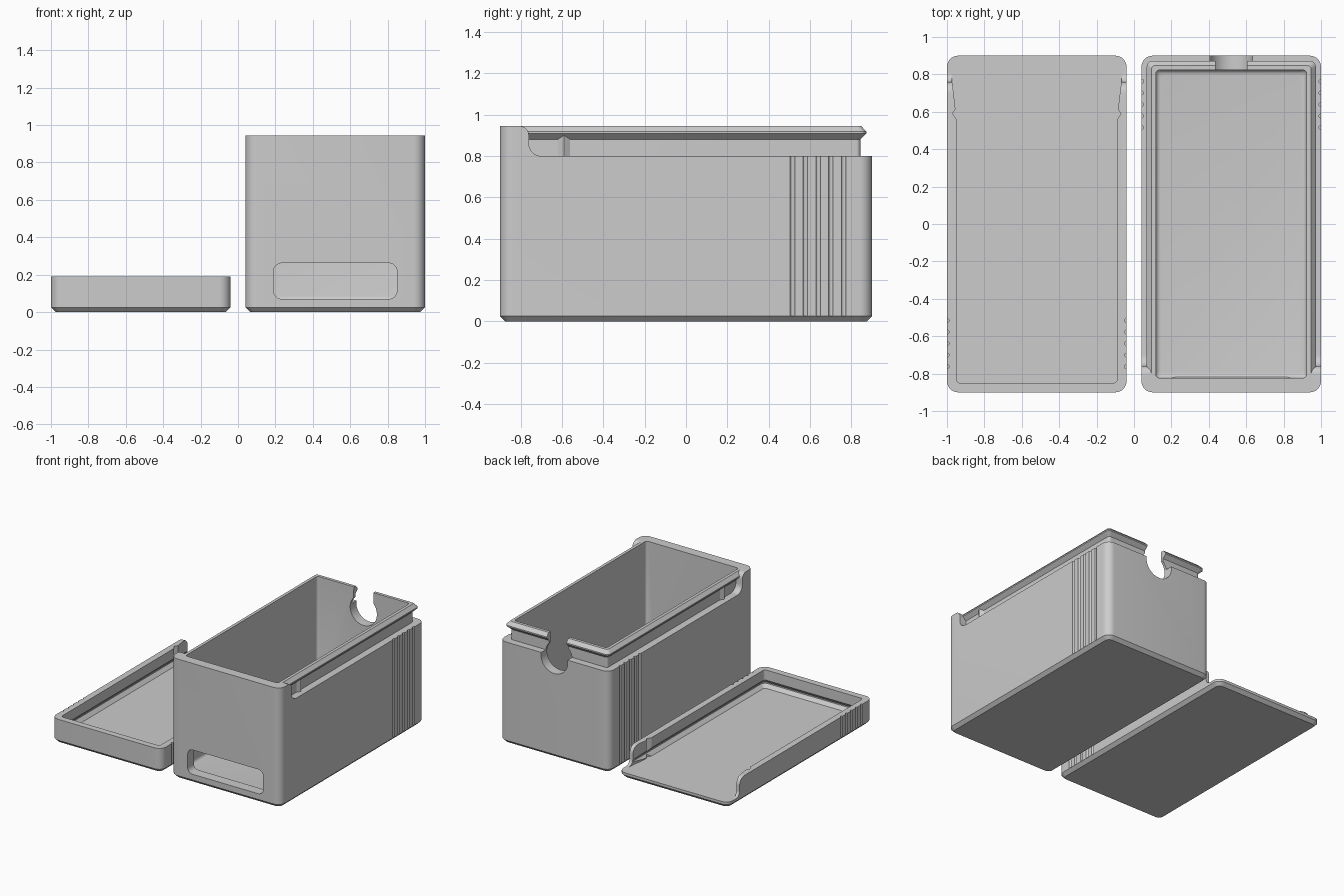
import bpy, bmesh, math

if "Cube" in bpy.data.objects:
    bpy.data.objects.remove(bpy.data.objects["Cube"], do_unlink=True)

plastic = bpy.data.materials.new("grey plastic")
plastic.use_nodes = True
GREY = (0.604, 0.604, 0.604, 1)
plastic.diffuse_color = GREY
for node in plastic.node_tree.nodes:
    if node.type == 'BSDF_PRINCIPLED':
        node.inputs["Base Color"].default_value = GREY

RADIUS = 0.06          # outer corner radius
HALF_X, HALF_Y = 0.48, 0.9
BOX_X, LID_X = 0.52, -0.52
CLOSED = 0.99          # height of box and lid together


def arc(cx, cy, r, start, end, steps=8):
    angles = [math.radians(start + (end - start) * i / steps) for i in range(steps + 1)]
    return [(cx + r * math.cos(a), cy + r * math.sin(a)) for a in angles]


def rounded_rect(x0, x1, y0, y1, r):
    return (arc(x1 - r, y1 - r, r, 0, 90) + arc(x0 + r, y1 - r, r, 90, 180)
            + arc(x0 + r, y0 + r, r, 180, 270) + arc(x1 - r, y0 + r, r, 270, 360))


def solid(name, rings):
    """Closed solid through rings of equal point count."""
    bm = bmesh.new()
    loops = [[bm.verts.new(p) for p in ring] for ring in rings]
    n = len(loops[0])
    for low, high in zip(loops, loops[1:]):
        for i in range(n):
            j = (i + 1) % n
            bm.faces.new((low[i], low[j], high[j], high[i]))
    bm.faces.new(loops[0][::-1])
    bm.faces.new(loops[-1])
    bmesh.ops.recalc_face_normals(bm, faces=bm.faces)
    mesh = bpy.data.meshes.new(name)
    bm.to_mesh(mesh)
    bm.free()
    mesh.materials.append(plastic)
    obj = bpy.data.objects.new(name, mesh)
    bpy.context.collection.objects.link(obj)
    return obj


def loft(name, cx, levels, extra_y=0):
    """Stack of rounded rectangles; levels are (height, inset), bottom to top."""
    rings = []
    for z, d in levels:
        outline = rounded_rect(cx - HALF_X + d, cx + HALF_X - d, -HALF_Y + d,
                               HALF_Y - d + extra_y, max(RADIUS - d, 0.02))
        rings.append([(x, y, z) for x, y in outline])
    return solid(name, rings)


def prism(name, points, axis, low, high):
    """Extrude a 2D outline along an axis."""
    place = {'x': lambda a, b, t: (t, a, b),
             'y': lambda a, b, t: (a, t, b),
             'z': lambda a, b, t: (a, b, t)}[axis]
    return solid(name, [[place(a, b, t) for a, b in points] for t in (low, high)])


def cut(target, tool):
    mod = target.modifiers.new("cut", 'BOOLEAN')
    mod.operation, mod.solver, mod.object = 'DIFFERENCE', 'EXACT', tool
    bpy.context.view_layer.update()
    graph = bpy.context.evaluated_depsgraph_get()
    mesh = bpy.data.meshes.new_from_object(target.evaluated_get(graph))
    target.modifiers.clear()
    target.data = mesh
    bpy.data.objects.remove(tool, do_unlink=True)


def detent(cx, side, y, inset):
    x, r = cx + side * (HALF_X - inset), 0.03
    return [(x + 0.02, y), (x, y + r), (x - 0.02, y), (x, y - r)]


def grip_grooves(target, cx, direction, top):
    for side in (-1, 1):
        for i in range(5):
            y = direction * (0.515 + 0.062 * i)
            outline = arc(cx + side * HALF_X, y, 0.011, 0, 330, 11)
            cut(target, prism("groove_cutter", outline, 'z', 0.027, top))


# Storage box: chamfered outer body
box = loft("storage_box", BOX_X, [(0, 0.025), (0.025, 0), (0.945, 0)])

# Rebate around the top, leaving a beaded lip and a full-height front
step = arc(-0.805, 0.9, 0.045, 90, 0) + arc(-0.70, 0.86, 0.06, 180, 270)
rebate = prism("rebate_cutter", step + [(1.2, 0.8), (1.2, 1.2), (-0.805, 1.2)],
               'x', -0.02, 1.1)
cut(rebate, loft("lip_core", BOX_X, [(0.7, 0.057), (0.88, 0.057), (0.908, 0.028),
                                     (0.918, 0.028), (0.945, 0.053), (1.3, 0.053)]))
for side in (-1, 1):
    cut(rebate, prism("detent_core", detent(BOX_X, side, -0.59, 0.057), 'z', 0.7, 0.91))
cut(box, rebate)

# Hollow interior with a softened floor edge
fillet = [(0.085 - drop, 0.102 - d) for d, drop in arc(0, 0, 0.025, 90, 0, 4)]
cut(box, loft("cavity_cutter", BOX_X, fillet + [(1.2, 0.077)]))

# Front dispensing slot
cut(box, prism("slot_cutter", rounded_rect(0.19, 0.85, 0.07, 0.262, 0.045),
               'y', -1.0, -0.75))

# Keyhole-shaped notch in the back wall
notch = arc(BOX_X, 0.78, 0.117, 43, -223, 28)
notch += [(BOX_X - 0.085, 1.2), (BOX_X + 0.085, 1.2)]
cut(box, prism("notch_cutter", notch, 'y', 0.75, 1.0))
grip_grooves(box, BOX_X, 1, 0.85)

# Lid, lying upside down beside the box, with a groove for the bead
lid = loft("lid", LID_X, [(0, 0.025), (0.025, 0), (0.19, 0)])
cut(lid, loft("lid_cavity_cutter", LID_X,
              [(0.045, 0.05), (0.072, 0.025), (0.082, 0.025), (0.11, 0.05), (0.4, 0.05)],
              extra_y=0.5))

# Open end of the lid, matching the step of the box
lid_step = [(-y, CLOSED - z) for y, z in step]
cut(lid, prism("open_end_cutter", lid_step + [(0.70, 0.5), (1.2, 0.5), (1.2, 0.045)],
               'x', -1.1, 0.02))

# Tapered wall ends and detent notches in the lid
for side in (-1, 1):
    edge = LID_X + side * HALF_X
    wedge = [(edge - side * d, y) for d, y in ((0.052, 0.56), (0.022, 0.81), (0.1, 0.81))]
    cut(lid, prism("wedge_cutter", wedge, 'z', 0.045, 0.5))
    cut(lid, prism("detent_cutter", detent(LID_X, side, 0.59, 0.05), 'z', 0.045, 0.5))
grip_grooves(lid, LID_X, -1, 0.3)

# Smooth rounded corners, keep hard edges
for obj in (box, lid):
    bpy.ops.object.select_all(action='DESELECT')
    obj.select_set(True)
    bpy.context.view_layer.objects.active = obj
    bpy.ops.object.shade_smooth_by_angle(angle=math.radians(25))
